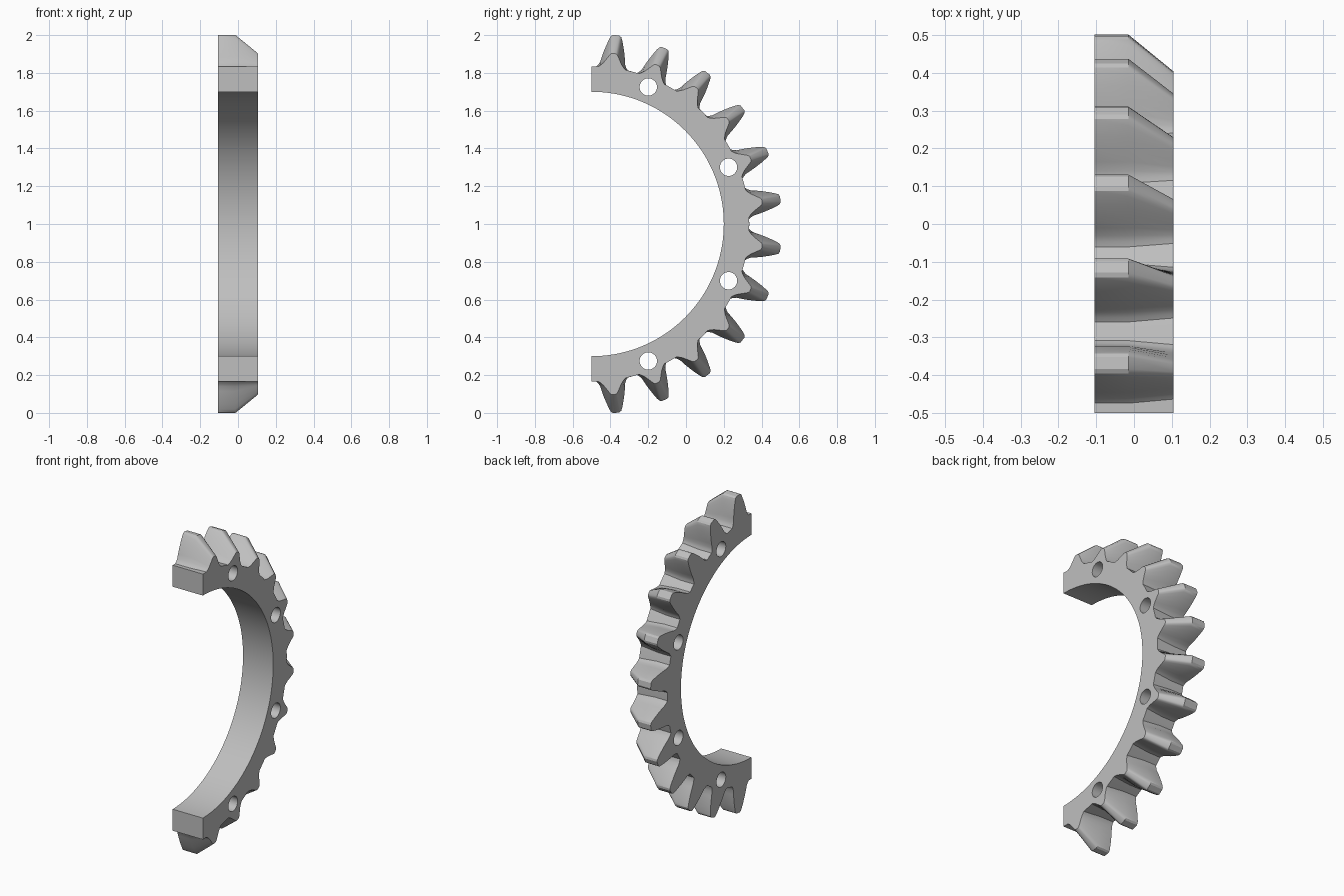
import bpy, bmesh
from math import sin, cos, radians, atan2, hypot
from mathutils import Matrix

cube = bpy.data.objects.get("Cube")
if cube:
    bpy.data.objects.remove(cube)

CENTRE_Y, CENTRE_Z = -0.5, 1.0
INNER, ROOT, HALF = 0.70, 0.835, 0.105
TEETH, PITCH = 12, 15.0

# Half tooth sections: (radius, half width) from root to tip
WIDE = [(ROOT, .084), (.842, .075), (.858, .067), (.885, .062), (.92, .054),
        (.955, .044), (.985, .034), (1.001, .027), (1.008, .016)]
NARROW = [(ROOT, .073), (.839, .064), (.847, .056), (.858, .047), (.871, .039),
          (.884, .031), (.896, .024), (.905, .018), (.91, .010)]


def polar(r, angle):
    return CENTRE_Y + r * cos(angle), CENTRE_Z + r * sin(angle)


def outline(section):
    """Closed outline of the half ring with its teeth."""
    pts = [polar(ROOT, radians(-90))]
    flank = [(-w, r) for r, w in section] + [(w, r) for r, w in reversed(section)]
    for i in range(TEETH):
        mid = radians(-90 + PITCH * (i + 0.5))
        for k, (w, r) in enumerate(flank):
            radius = ROOT if k in (0, len(flank) - 1) else hypot(w, r)
            pts.append(polar(radius, mid + atan2(w, r)))
        pts.append(polar(ROOT, mid + radians(PITCH / 2)))
    steps = 72
    for i in range(steps + 1):
        pts.append(polar(INNER, radians(90 - 180 * i / steps)))
    return pts


# Half ring with straight teeth that taper towards the +x face
bm = bmesh.new()
loops = []
for x, section in ((-HALF, WIDE), (-0.015, WIDE), (HALF, NARROW)):
    loops.append([bm.verts.new((x, y, z)) for y, z in outline(section)])
count = len(loops[0])
for a, b in zip(loops, loops[1:]):
    for i in range(count):
        j = (i + 1) % count
        bm.faces.new((a[i], a[j], b[j], b[i]))
bm.faces.new(loops[0])
bm.faces.new(loops[-1])
bmesh.ops.recalc_face_normals(bm, faces=bm.faces[:])
mesh = bpy.data.meshes.new("half_gear_ring")
bm.to_mesh(mesh)
bm.free()
gear = bpy.data.objects.new("half_gear_ring", mesh)
bpy.context.collection.objects.link(gear)

# Plain grey metal
grey = bpy.data.materials.new("plain_grey")
grey.use_nodes = True
colour = (0.52, 0.52, 0.52, 1)
grey.diffuse_color = colour
grey.node_tree.nodes["Principled BSDF"].inputs["Base Color"].default_value = colour
mesh.materials.append(grey)

# Four bolt holes through the ring
bm = bmesh.new()
for angle in (-67.5, -22.5, 22.5, 67.5):
    y, z = polar(0.785, radians(angle))
    place = Matrix.Translation((0, y, z)) @ Matrix.Rotation(radians(90), 4, 'Y')
    bmesh.ops.create_cone(bm, cap_ends=True, segments=32, radius1=0.046,
                          radius2=0.046, depth=0.5, matrix=place)
cut_mesh = bpy.data.meshes.new("bolt_hole_cutter")
bm.to_mesh(cut_mesh)
bm.free()
cut_mesh.materials.append(grey)
cutter = bpy.data.objects.new("bolt_hole_cutter", cut_mesh)
cutter.hide_render = True
bpy.context.collection.objects.link(cutter)

bpy.ops.object.select_all(action='DESELECT')
gear.select_set(True)
bpy.context.view_layer.objects.active = gear
mod = gear.modifiers.new("bolt_holes", 'BOOLEAN')
mod.operation = 'DIFFERENCE'
mod.solver = 'EXACT'
mod.object = cutter
bpy.ops.object.modifier_apply(modifier=mod.name)
bpy.data.objects.remove(cutter)
bpy.ops.object.shade_smooth_by_angle(angle=radians(32))
